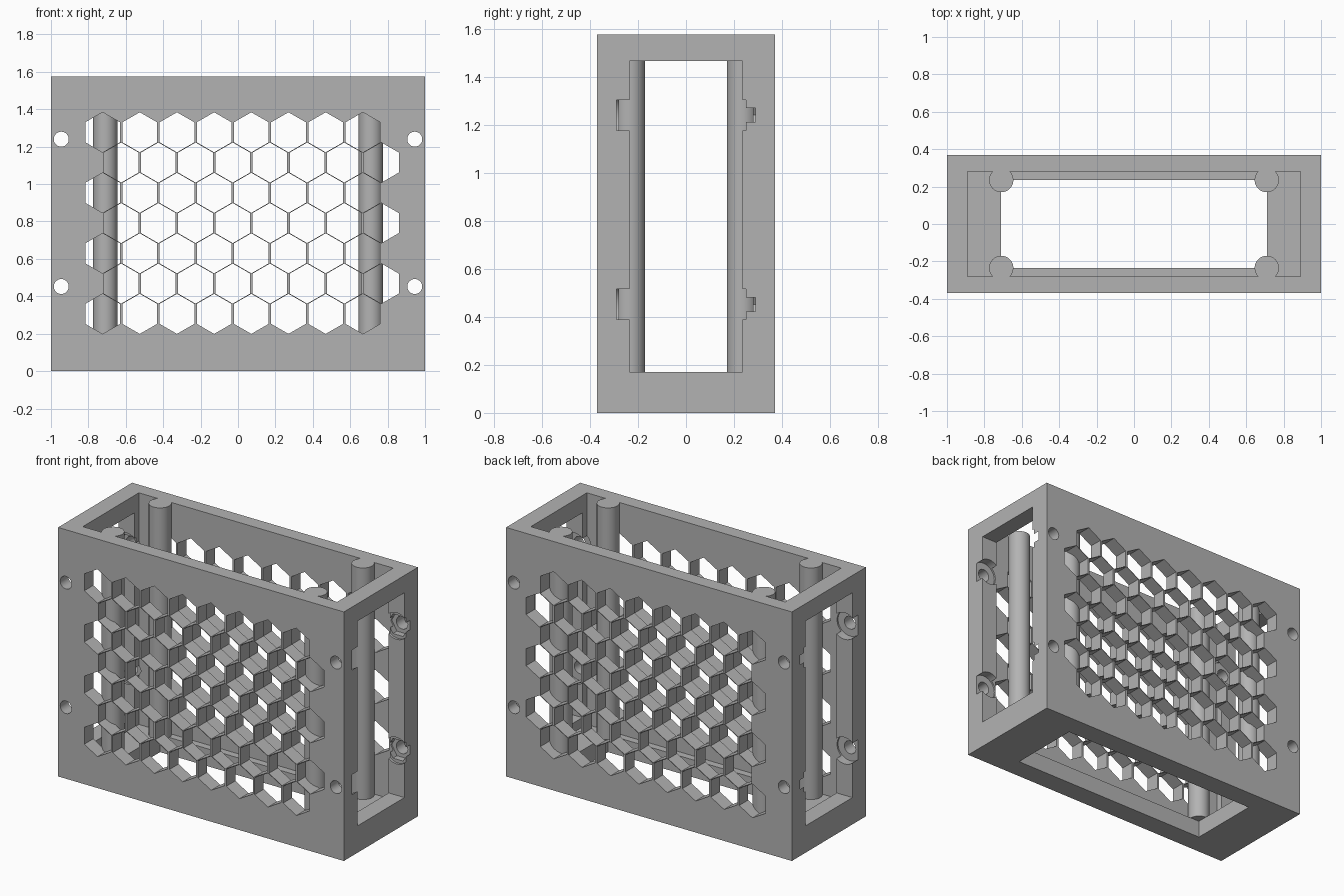
import bpy, bmesh, math
from mathutils import Matrix, Vector

if "Cube" in bpy.data.objects:
    bpy.data.objects.remove(bpy.data.objects["Cube"])

HX, HY, H = 1.0, 0.37, 1.575      # outer half width, half depth, height

grey = bpy.data.materials.new("light_grey")
grey.diffuse_color = (0.45, 0.45, 0.45, 1)
grey.use_nodes = True
grey.node_tree.nodes["Principled BSDF"].inputs["Base Color"].default_value = grey.diffuse_color


def add_box(bm, x, y, z0, z1):
    """Box centred on x and y, between two heights."""
    m = Matrix.Translation((0, 0, (z0 + z1) / 2)) @ Matrix.Diagonal((2 * x, 2 * y, z1 - z0, 1))
    bmesh.ops.create_cube(bm, size=1, matrix=m)


def add_prism(bm, x, z, r, y0, y1, sides, turn=0.0):
    """Prism lying along y."""
    m = (Matrix.Translation((x, (y0 + y1) / 2, z)) @ Matrix.Rotation(turn, 4, 'Y')
         @ Matrix.Rotation(math.pi / 2, 4, 'X'))
    bmesh.ops.create_cone(bm, cap_ends=True, segments=sides, radius1=r, radius2=r,
                          depth=y1 - y0, matrix=m)


def finish(bm, name):
    bmesh.ops.recalc_face_normals(bm, faces=bm.faces)
    me = bpy.data.meshes.new(name)
    bm.to_mesh(me)
    bm.free()
    me.materials.append(grey)
    ob = bpy.data.objects.new(name, me)
    bpy.context.collection.objects.link(ob)
    return ob


def activate(ob):
    bpy.ops.object.select_all(action='DESELECT')
    ob.select_set(True)
    bpy.context.view_layer.objects.active = ob


def cut(target, bm):
    """Subtract the bmesh from the target and drop the cutter."""
    cutter = finish(bm, "cutter")
    cutter.hide_render = True
    mod = target.modifiers.new("cut", 'BOOLEAN')
    mod.operation, mod.solver, mod.object = 'DIFFERENCE', 'EXACT', cutter
    activate(target)
    bpy.ops.object.modifier_apply(modifier=mod.name)
    bpy.data.objects.remove(cutter)


# Case: solid block, hollowed out and open at the top
bm = bmesh.new()
add_box(bm, HX, HY, 0, H)
case = finish(bm, "case")

for x, y, z0, z1 in ((0.89, 0.28, 0.11, H + 0.2),      # cavity
                     (1.2, 0.235, 0.17, 1.465),        # side windows
                     (0.71, 0.235, -0.2, 0.3)):        # floor window
    bm = bmesh.new()
    add_box(bm, x, y, z0, z1)
    cut(case, bm)

# Honeycomb grille through front and back plates
bm = bmesh.new()
for row in range(7):
    for col in range(8):
        x = -0.724 + 0.1988 * col + 0.0994 * (row % 2)
        add_prism(bm, x, 0.306 + 0.1618 * row, 0.107, -0.6, 0.6, 6, math.pi / 6 * 0)
# point the hexagons upward whatever the primitive's starting angle
first = [v.co for v in bm.verts][:12]
if max(v.z for v in first) < 0.306 + 0.1:
    bm.free()
    bm = bmesh.new()
    for row in range(7):
        for col in range(8):
            x = -0.724 + 0.1988 * col + 0.0994 * (row % 2)
            add_prism(bm, x, 0.306 + 0.1618 * row, 0.107, -0.6, 0.6, 6, math.pi / 6)
cut(case, bm)

# Screw holes, head recesses at the front and nut pockets at the back
for r, y0, y1, sides, turn in ((0.084, -0.29, 0.25, 48, 0),
                               (0.072, 0.2, 0.29, 6, math.pi / 6),
                               (0.04, -0.6, 0.6, 32, 0)):
    bm = bmesh.new()
    for x in (-0.945, 0.945):
        for z in (0.452, 1.24):
            add_prism(bm, x, z, r, y0, y1, sides, turn)
    cut(case, bm)
activate(case)
bpy.ops.object.shade_smooth_by_angle(angle=math.radians(25))

# Four round corner columns
for sx, side in ((-1, "left"), (1, "right")):
    for sy, end in ((-1, "front"), (1, "back")):
        bm = bmesh.new()
        bmesh.ops.create_cone(bm, cap_ends=True, segments=48, radius1=0.065, radius2=0.065,
                              depth=H - 0.11,
                              matrix=Matrix.Translation((sx * 0.71, sy * 0.235, (H + 0.11) / 2)))
        column = finish(bm, f"{end}_{side}_column")
        activate(column)
        bpy.ops.object.shade_smooth_by_angle(angle=math.radians(25))
